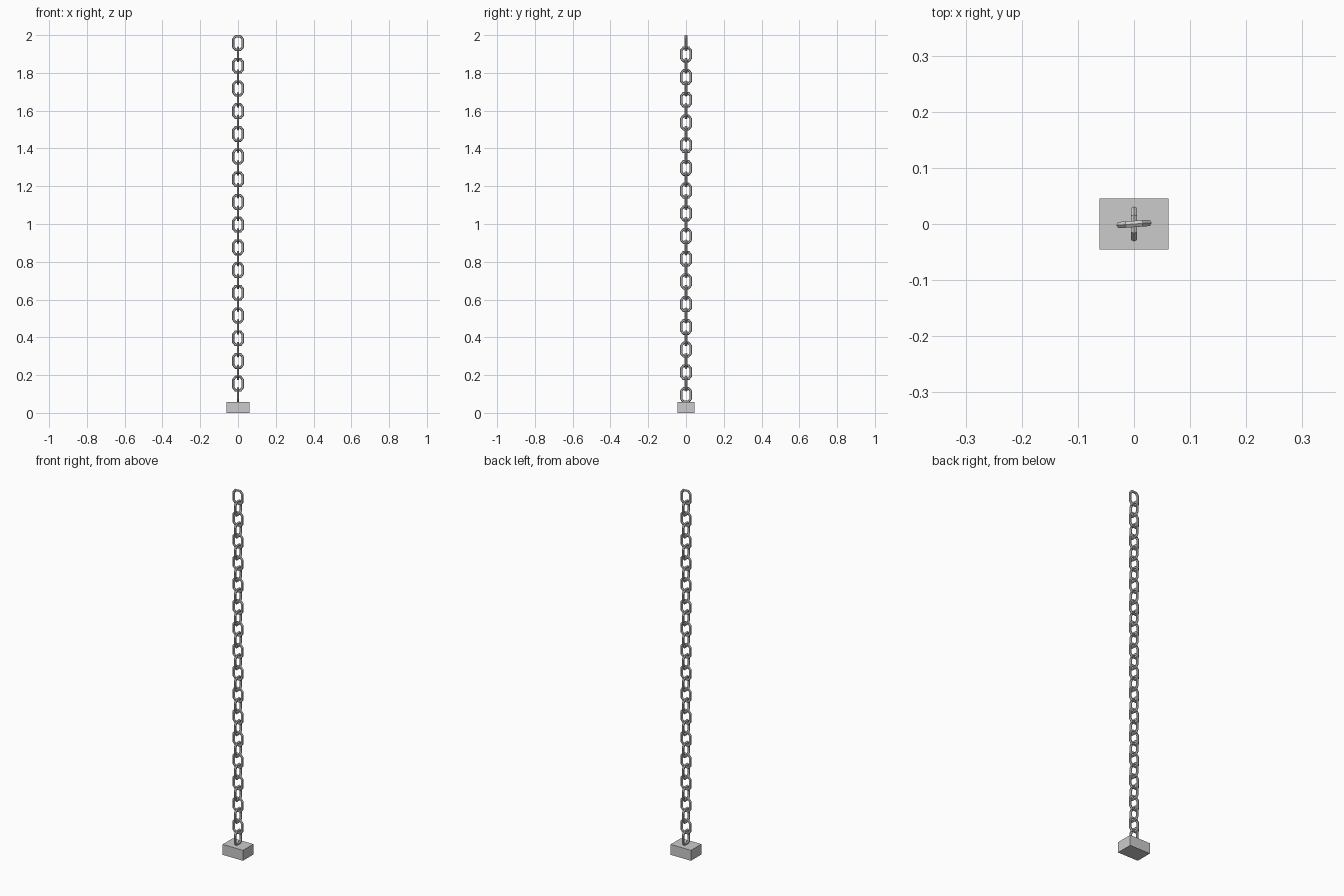
import bpy, bmesh, math
from mathutils import Vector, Matrix

if "Cube" in bpy.data.objects:
    bpy.data.objects.remove(bpy.data.objects["Cube"])

HALF_W, HALF_H, R = 0.025, 0.0355, 0.0065   # wire centreline and radius
SIDES, COUNT = 6, 32
TOP_Z, STEP = 1.958, 0.0601


def link_mesh():
    # Chamfered rectangle swept with a six-sided wire section
    cx, cz = 0.013, 0.021
    q = [(HALF_W, cz), (cx, HALF_H)]
    path = q + [(-x, z) for x, z in reversed(q)]
    path += [(-x, -z) for x, z in path]
    path = [Vector((x, 0, z)) for x, z in path]
    bm = bmesh.new()
    rings = []
    n = len(path)
    for i, p in enumerate(path):
        a = (p - path[i - 1]).normalized()
        b = (path[(i + 1) % n] - p).normalized()
        t = (a + b).normalized()
        out = Vector((t.z, 0, -t.x)) / t.dot(b)
        ring = []
        for k in range(SIDES):
            ang = 2 * math.pi * k / SIDES
            ring.append(bm.verts.new(p + out * R * math.cos(ang)
                                     + Vector((0, R * math.sin(ang), 0))))
        rings.append(ring)
    for i in range(n):
        r0, r1 = rings[i], rings[(i + 1) % n]
        for k in range(SIDES):
            j = (k + 1) % SIDES
            bm.faces.new((r0[k], r0[j], r1[j], r1[k]))
    bmesh.ops.recalc_face_normals(bm, faces=bm.faces)
    me = bpy.data.meshes.new("chain_link")
    bm.to_mesh(me)
    bm.free()
    return me


# Chain: links alternate by a quarter turn
mesh = link_mesh()
for i in range(COUNT):
    ob = bpy.data.objects.new(f"chain_link_{i + 1:02d}", mesh)
    turn = math.radians(90) if i % 2 else math.radians(4)
    ob.matrix_world = (Matrix.Translation((0, 0, TOP_Z - i * STEP))
                       @ Matrix.Rotation(turn, 4, 'Z'))
    bpy.context.collection.objects.link(ob)

# Weight block at the foot
bpy.ops.mesh.primitive_cube_add(size=1, location=(0, 0, 0.0285))
block = bpy.context.object
block.name = "base_block"
block.scale = (0.123, 0.09, 0.057)
